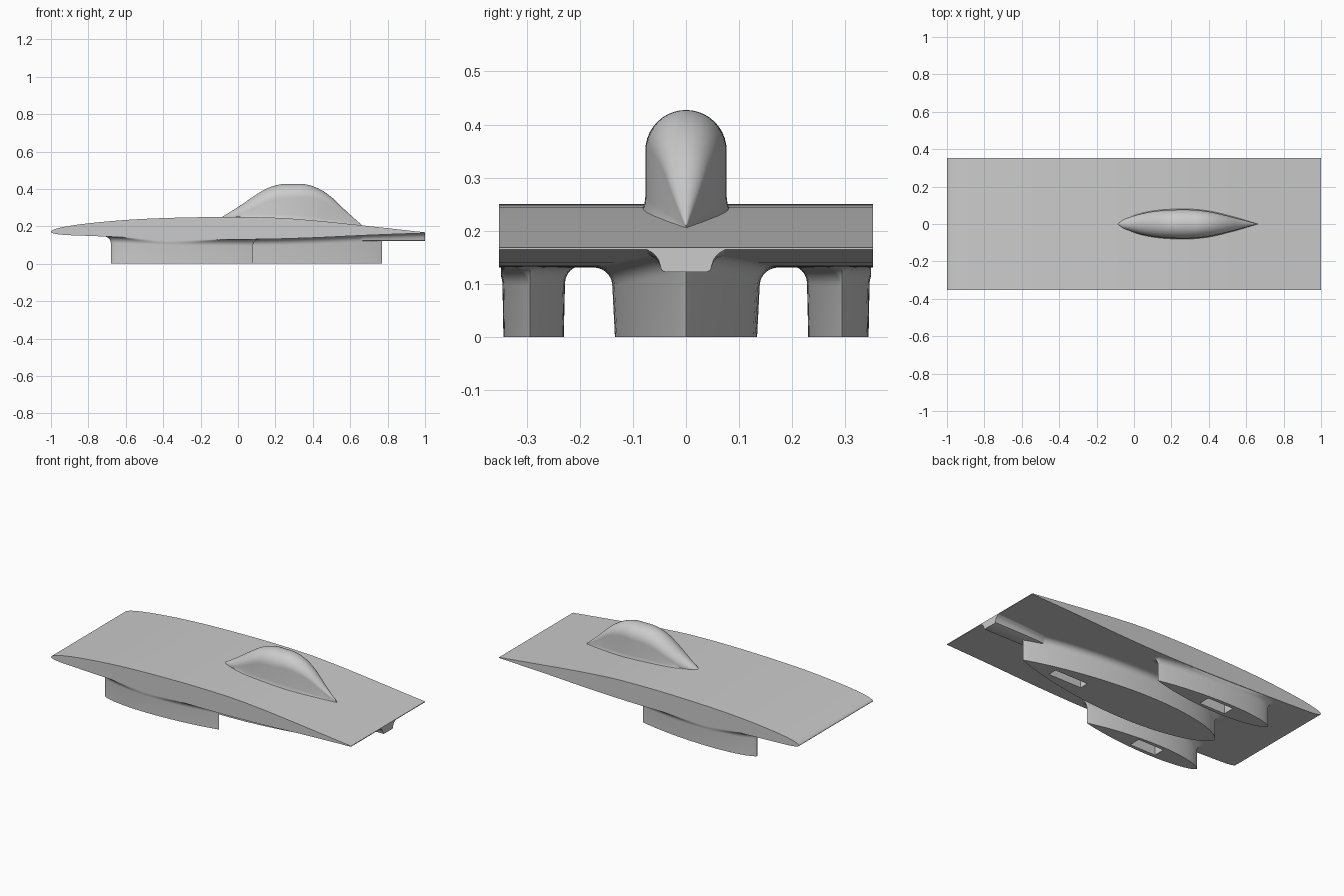
import bpy, bmesh, math
from mathutils import Vector

if "Cube" in bpy.data.objects:
    bpy.data.objects.remove(bpy.data.objects["Cube"])


def interp(table, x):
    """Smooth (cubic Hermite) lookup in a short list of (x, value) pairs."""
    n = len(table)
    x = min(max(x, table[0][0]), table[-1][0])
    i = next(k for k in range(n - 1) if x <= table[k + 1][0] + 1e-9)

    def slope(k):
        a, b = table[max(k - 1, 0)], table[min(k + 1, n - 1)]
        return (b[1] - a[1]) / (b[0] - a[0])
    (x0, v0), (x1, v1) = table[i], table[i + 1]
    d = x1 - x0
    t = (x - x0) / d
    return ((2*t**3 - 3*t**2 + 1) * v0 + (t**3 - 2*t**2 + t) * d * slope(i)
            + (3*t**2 - 2*t**3) * v1 + (t**3 - t**2) * d * slope(i + 1))


def loft(name, rings):
    """Skin closed rings of equal length and cap both ends."""
    bm = bmesh.new()
    rows = [[bm.verts.new(p) for p in r] for r in rings]
    n = len(rows[0])
    for a, b in zip(rows, rows[1:]):
        for i in range(n):
            j = (i + 1) % n
            bm.faces.new((a[i], a[j], b[j], b[i]))
    bm.faces.new(rows[0])
    bm.faces.new(rows[-1])
    bmesh.ops.remove_doubles(bm, verts=bm.verts, dist=1e-5)
    bmesh.ops.recalc_face_normals(bm, faces=bm.faces)
    mesh = bpy.data.meshes.new(name)
    bm.to_mesh(mesh)
    bm.free()
    ob = bpy.data.objects.new(name, mesh)
    bpy.context.collection.objects.link(ob)
    bpy.ops.object.select_all(action='DESELECT')
    bpy.context.view_layer.objects.active = ob
    ob.select_set(True)
    bpy.ops.object.shade_smooth_by_angle(angle=math.radians(35))
    return ob


# wing-shaped hull: top and underside heights along x
def to_u(x):
    return math.sqrt(max(x + 1, 0) / 2)


TOP = [(to_u(x), z) for x, z in [(-1, .17), (-.95, .193), (-.8, .216), (-.5, .24), (-.1, .25),
       (.2, .246), (.4, .232), (.6, .212), (.8, .19), (1, .168)]]
LOW = [(to_u(x), z) for x, z in [(-1, .17), (-.95, .156), (-.8, .149), (-.5, .139), (-.2, .132),
       (.1, .131), (.4, .139), (.7, .153), (1, .164)]]


def top_z(x):
    return interp(TOP, to_u(x))


def low_z(x):
    return interp(LOW, to_u(x))


STEPS = 56
us = [i / STEPS for i in range(STEPS + 1)]
upper = [(2*u*u - 1, interp(TOP, u)) for u in us]
lower = [(2*u*u - 1, interp(LOW, u)) for u in us[:0:-1]]
loft("hull", [[(x, y, z) for x, z in upper + lower] for y in (-.352, .352)])


# streamlined wheel fairings: wheel well, flat foot, walls, flare into the hull
def fairing(name, x0, x1, yc, half_neg, half_pos, well_x, well_y, well_lx, well_ly):
    n = 40
    peak = .4 ** .6 * .6 ** .9
    ss = [(1 - math.cos(math.pi * i / n)) / 2 for i in range(n + 1)]
    prof = [(x0 + (x1 - x0) * s, s ** .6 * max(1 - s, 0) ** .9 / peak) for s in ss]
    plan = ([(x, w * half_pos) for x, w in prof]
            + [(x, -w * half_neg) for x, w in prof[-2:0:-1]])
    m = len(plan)

    def well_ring(z):
        ring = []
        for i, (x, y) in enumerate(plan):
            side = 0 if i in (0, n) else (1 if i < n else -1)
            wx = min(max(x, well_x - well_lx / 2), well_x + well_lx / 2)
            ring.append((wx, well_y + side * well_ly / 2, z))
        return ring

    rings = [well_ring(.125), well_ring(0), [(x, yc + y * .965, 0) for x, y in plan]]
    R = .035
    levels = [(math.pi / 2 * k / 8, 0) for k in range(9)] + [(math.pi / 2, .006)]
    for a, lift in levels:
        out = R * (1 - math.cos(a))
        ring = []
        for i in range(m):
            d = (Vector(plan[(i + 1) % m]) - Vector(plan[i - 1])).normalized()
            x = plan[i][0] - d.y * out
            y = max(-.349, min(.349, yc + plan[i][1] + d.x * out))
            ring.append((x, y, low_z(x) - R + R * math.sin(a) + lift))
        rings.append(ring)
    return loft(name, rings)


fairing("rear_wheel_fairing", -.555, .77, 0, .139, .139, .456, 0, .22, .055)
fairing("left_wheel_fairing", -.68, .08, -.294, .052, .066, -.33, -.287, .17, .07)
fairing("right_wheel_fairing", -.68, .08, .294, .066, .052, -.33, .287, .17, .07)

# tail block under the trailing edge
half = [(.040, .122), (.046, .125), (.049, .135), (.053, .146), (.061, .155), (.075, .163)]
section = half + [(-y, z) for y, z in half[::-1]]


def tail_ring(x, k):
    top = low_z(x) + .001
    return [(x, y * k, .122 + (z - .122) / .041 * (top - .122)) for y, z in section]


loft("tail_block", [tail_ring(x, k) for x, k in ((.56, .7), (.7, .95), (.8, 1), (.9, 1), (1, 1))])

# canopy bubble: ridge height and half width along x
RIDGE = [(-.085, .25), (0, .303), (.1, .371), (.16, .405), (.23, .425), (.3, .427), (.36, .425),
         (.43, .402), (.5, .356), (.58, .28), (.66, .209)]
WIDTH = [(-.085, .002), (-.06, .021), (-.02, .037), (.04, .055), (.12, .069), (.22, .076),
         (.32, .075), (.42, .062), (.52, .038), (.6, .017), (.66, .001)]
rings = []
for i in range(49):
    x = -.085 + .745 * i / 48
    base = top_z(x)
    h = max(interp(RIDGE, x) - base, .0005)
    w = interp(WIDTH, x)
    r = min(h, w)
    wall = h - r
    flare = min(.005, w * .2)
    arc = [(w * math.cos(a), base + wall + r * math.sin(a))
           for a in [math.pi / 2 * k / 10 for k in range(11)]]
    foot = [(w + flare, base - .003), (w + flare * .35, base + wall * .06), (w, base + wall * .18)]
    half = foot + arc[0 if wall > 1e-4 else 1:] if wall > 1e-4 else foot + arc
    rings.append([(x, y, z) for y, z in half] + [(x, -y, z) for y, z in half[-2::-1]])
loft("canopy", rings)
